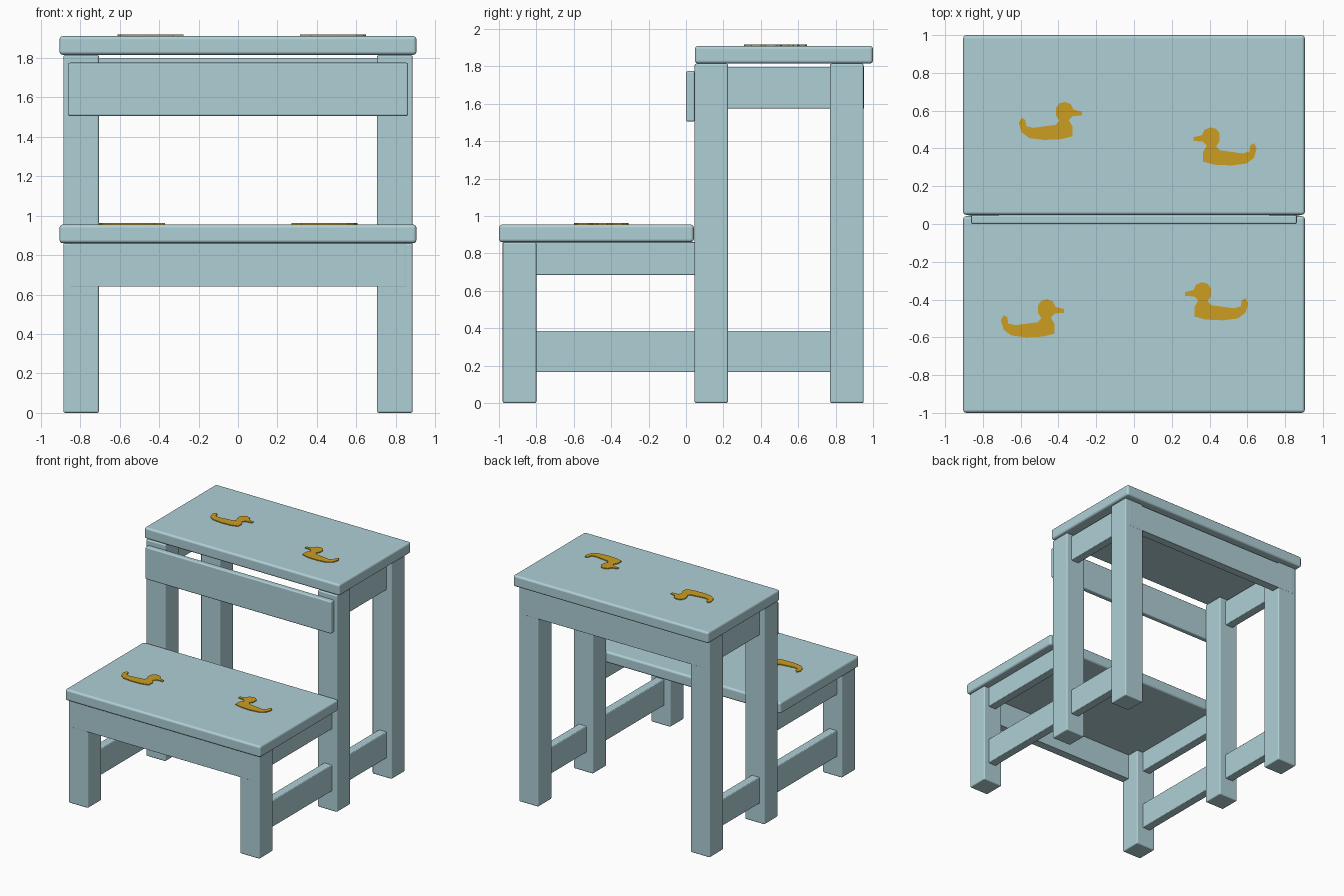
import bpy
import bmesh
from mathutils import Matrix, Vector

default_cube = bpy.data.objects.get("Cube")
if default_cube:
    bpy.data.objects.remove(default_cube, do_unlink=True)


def make_material(name, colour):
    material = bpy.data.materials.new(name)
    material.use_nodes = True
    material.diffuse_color = colour
    material.node_tree.nodes["Principled BSDF"].inputs["Base Color"].default_value = colour
    return material


PAINT = make_material("pale blue paint", (0.43, 0.63, 0.67, 1))
YELLOW = make_material("duck yellow", (0.6, 0.34, 0.015, 1))


def add_object(name, bm, material):
    mesh = bpy.data.meshes.new(name)
    bmesh.ops.recalc_face_normals(bm, faces=bm.faces)
    bm.to_mesh(mesh)
    bm.free()
    mesh.materials.append(material)
    obj = bpy.data.objects.new(name, mesh)
    bpy.context.collection.objects.link(obj)
    return obj


def board(name, x_range, y_range, z_range, radius=0.006):
    """Box between the given limits, with rounded edges."""
    low, high = (Vector(corner) for corner in zip(x_range, y_range, z_range))
    bm = bmesh.new()
    bmesh.ops.create_cube(bm, size=1)
    size = Matrix.Diagonal((high - low).to_4d())
    size[3][3] = 1
    bm.transform(Matrix.Translation((low + high) / 2) @ size)
    obj = add_object(name, bm, PAINT)
    bevel = obj.modifiers.new("rounded edges", "BEVEL")
    bevel.width = radius
    bevel.segments = 3
    bevel.harden_normals = True
    for polygon in obj.data.polygons:
        polygon.use_smooth = True
    return obj


def pair(name, x_range, y_range, z_range, radius=0.006):
    """The same board on the left and on the right."""
    inner, outer = x_range
    board("left_" + name, (inner, outer), y_range, z_range, radius)
    board("right_" + name, (-outer, -inner), y_range, z_range, radius)


# Treads
TOP, STEP = 1.91, 0.955
THICK = 0.095
WIDTH = (-0.905, 0.905)
board("top_seat", WIDTH, (0.048, 1), (TOP - THICK, TOP), 0.018)
board("lower_step", WIDTH, (-1, 0.042), (STEP - THICK, STEP), 0.018)

# Legs
LEG = (0.705, 0.885)
pair("front_leg", LEG, (-0.98, -0.8), (0, STEP - THICK), 0.01)
pair("middle_leg", LEG, (0.046, 0.225), (0, TOP - THICK), 0.01)
pair("back_leg", LEG, (0.77, 0.95), (0, TOP - THICK), 0.01)

# Side rails
RAIL = (0.765, 0.838)
pair("bottom_rail", RAIL, (-0.85, 0.82), (0.165, 0.385))
pair("step_rail", RAIL, (-0.85, 0.1), (0.685, STEP - THICK))
pair("seat_rail", RAIL, (0.15, 0.82), (1.575, 1.797))

# Aprons across the width
board("step_apron", (-0.85, 0.85), (-0.981, -0.91), (0.64, STEP - THICK), 0.003)
board("seat_front_apron", (-0.862, 0.862), (0, 0.047), (1.505, 1.775), 0.01)
board("seat_back_apron", (-0.85, 0.85), (0.88, 0.951), (1.575, 1.8), 0.003)

# Duck outline in hundredths, bill pointing to +x
DUCK = [
    (17, 5), (17, 3), (12, 2.6), (10, 0.5), (12, -3), (12, -8),
    (6, -9.6), (-3, -10), (-11, -9), (-15, -6), (-16.5, -1), (-15, 1.8),
    (-13, 0.5), (-12.6, -2.6), (-9, -3.6), (-3, -2.8), (3, -2), (5, 0),
    (3.2, 3), (3.2, 7), (5, 9.4), (8, 10.2), (11, 9), (12.6, 6),
]


def duck(name, x, y, z, facing):
    """Thin duck plate lying on a tread."""
    bm = bmesh.new()
    outline = [bm.verts.new((x + facing * u / 100, y + v / 100, z - 0.002)) for u, v in DUCK]
    face = bm.faces.new(outline)
    raised = bmesh.ops.extrude_face_region(bm, geom=[face])["geom"]
    corners = [part for part in raised if isinstance(part, bmesh.types.BMVert)]
    bmesh.ops.translate(bm, verts=corners, vec=(0, 0, 0.009))
    add_object(name, bm, YELLOW)


duck("seat_right_duck", -0.445, 0.545, TOP, 1)
duck("seat_left_duck", 0.485, 0.41, TOP, -1)
duck("step_right_duck", -0.54, -0.5, STEP, 1)
duck("step_left_duck", 0.44, -0.41, STEP, -1)
